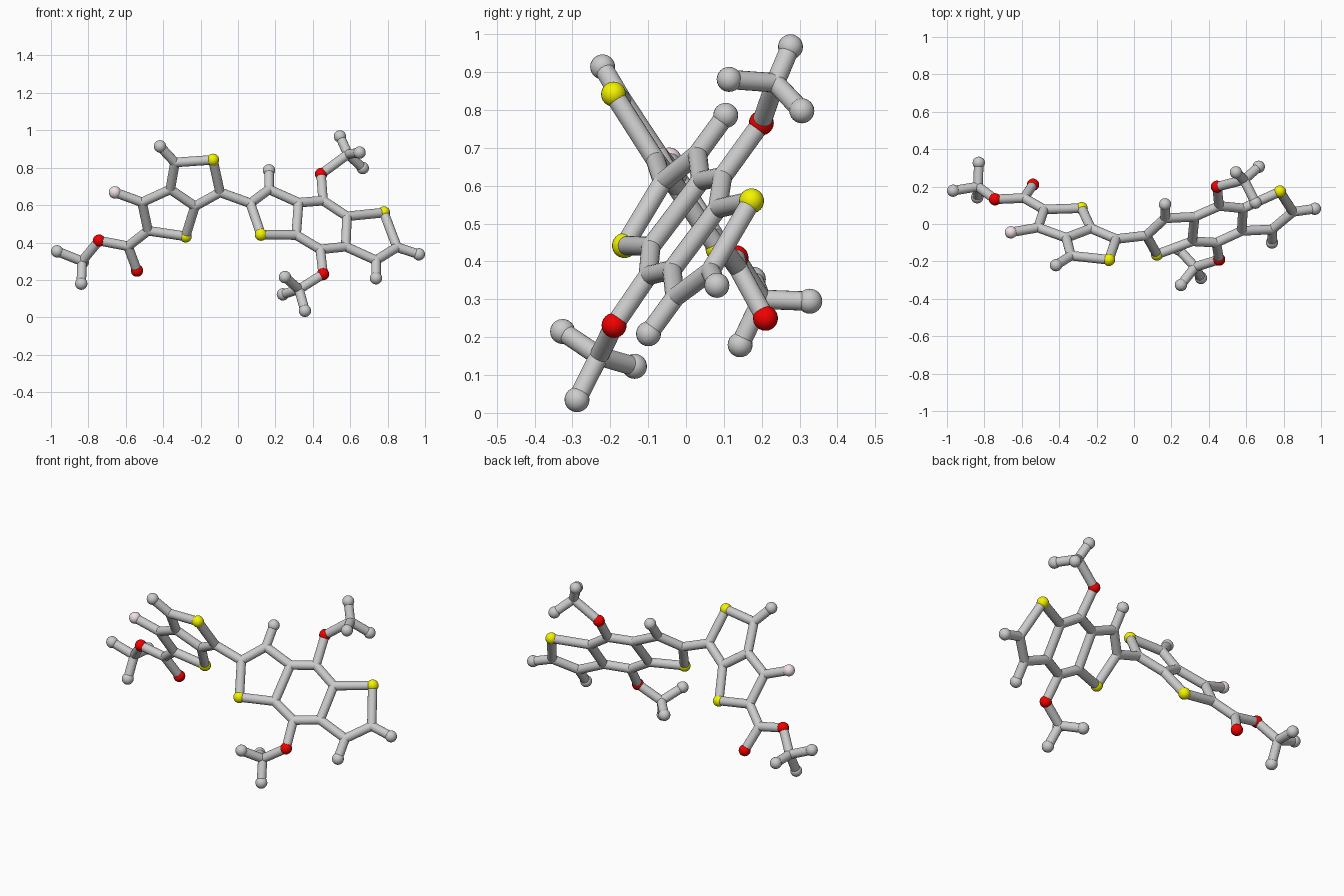
import bpy
from mathutils import Vector

if "Cube" in bpy.data.objects:
    bpy.data.objects.remove(bpy.data.objects["Cube"])

STICK, BALL = 0.0255, 0.033


def material(name, rgb):
    m = bpy.data.materials.new(name)
    m.diffuse_color = (*rgb, 1)
    m.use_nodes = True
    m.node_tree.nodes["Principled BSDF"].inputs["Base Color"].default_value = m.diffuse_color
    return m


yellow = material("yellow", (0.9, 0.9, 0.0))
red = material("red", (0.9, 0.0, 0.0))
pink = material("pale_pink", (0.9, 0.75, 0.8))


# each flat ring system lies in its own tilted plane, given as y(x, z)
def ring_a(x, z):
    return Vector((x, -0.064 * x - 0.652 * z + 0.349, z))


def ring_b(x, z):
    return Vector((x, 0.73 * (z - 0.5) + 0.38 * (x - 0.45) + 0.004, z))


atoms = {
    # left pair of fused rings and its side group
    "a_tip": ring_a(-0.417, 0.914), "a1": ring_a(-0.337, 0.828),
    "a_s1": ring_a(-0.134, 0.842), "a2": ring_a(-0.096, 0.668),
    "a3": ring_a(-0.23, 0.594), "a4": ring_a(-0.362, 0.684),
    "a5": ring_a(-0.513, 0.615), "a_f": ring_a(-0.658, 0.668),
    "a6": ring_a(-0.481, 0.463), "a_s2": ring_a(-0.28, 0.433),
    "a7": ring_a(-0.588, 0.38), "a_o1": Vector((-0.54, 0.21, 0.25)),
    "a_o2": Vector((-0.743, 0.132, 0.41)), "a8": Vector((-0.834, 0.2, 0.3)),
    "a_h1": Vector((-0.967, 0.178, 0.353)), "a_h2": Vector((-0.838, 0.143, 0.18)),
    "a_h3": Vector((-0.83, 0.327, 0.295)),
    # right three fused rings
    "b1": ring_b(0.066, 0.61), "b2": ring_b(0.166, 0.684),
    "b_h1": ring_b(0.166, 0.786), "b3": ring_b(0.324, 0.613),
    "b4": ring_b(0.311, 0.44), "b_s1": ring_b(0.123, 0.442),
    "b5": ring_b(0.455, 0.624), "b6": ring_b(0.583, 0.54),
    "b7": ring_b(0.576, 0.378), "b8": ring_b(0.44, 0.363),
    "b_s2": ring_b(0.78, 0.56), "b9": ring_b(0.85, 0.375),
    "b10": ring_b(0.738, 0.305), "b_h2": ring_b(0.967, 0.337),
    "b_h3": ring_b(0.738, 0.209),
    # upper and lower side groups
    "b_o1": Vector((0.444, 0.199, 0.766)), "c1": Vector((0.588, 0.236, 0.872)),
    "c_h1": Vector((0.545, 0.276, 0.967)), "c_h2": Vector((0.65, 0.114, 0.881)),
    "c_h3": Vector((0.667, 0.306, 0.798)),
    "b_o2": Vector((0.455, -0.19, 0.231)), "d1": Vector((0.326, -0.23, 0.15)),
    "d_h1": Vector((0.358, -0.288, 0.035)), "d_h2": Vector((0.24, -0.136, 0.123)),
    "d_h3": Vector((0.251, -0.326, 0.215)),
}

# chains of atoms joined by sticks
chains = [
    "a_tip a1 a_s1 a2 a3 a4 a1", "a4 a5 a6 a_s2 a3", "a_f a5", "a6 a7 a_o1",
    "a7 a_o2 a8 a_h1", "a8 a_h2", "a8 a_h3", "a2 b1",
    "b1 b2 b3 b4 b_s1 b1", "b2 b_h1", "b3 b5 b6 b7 b8 b4",
    "b6 b_s2 b9 b10 b7", "b9 b_h2", "b10 b_h3",
    "b5 b_o1 c1 c_h1", "c1 c_h2", "c1 c_h3",
    "b8 b_o2 d1 d_h1", "d1 d_h2", "d1 d_h3",
]


def smooth(ob):
    for p in ob.data.polygons:
        p.use_smooth = True


def stick(p, q, name):
    d = q - p
    bpy.ops.mesh.primitive_cylinder_add(vertices=20, radius=STICK, depth=d.length,
                                        location=(p + q) / 2,
                                        rotation=d.to_track_quat('Z', 'Y').to_euler())
    ob = bpy.context.object
    ob.name = name
    bpy.ops.object.shade_smooth_by_angle()


def ball(p, r, name, mat=None):
    bpy.ops.mesh.primitive_uv_sphere_add(segments=20, ring_count=12, radius=r, location=p)
    ob = bpy.context.object
    ob.name = name
    smooth(ob)
    if mat:
        ob.data.materials.append(mat)


# sticks
for chain in chains:
    names = chain.split()
    for m, n in zip(names, names[1:]):
        stick(atoms[m], atoms[n], f"stick_{m}_to_{n}")

# balls: coloured and end balls are larger, grey joints match the sticks
for n, p in atoms.items():
    kind = n.split("_")[1][0] if "_" in n else ""
    mat = {"s": yellow, "o": red, "f": pink}.get(kind)
    ball(p, BALL if kind else STICK, ("ball_" if kind else "joint_") + n, mat)
